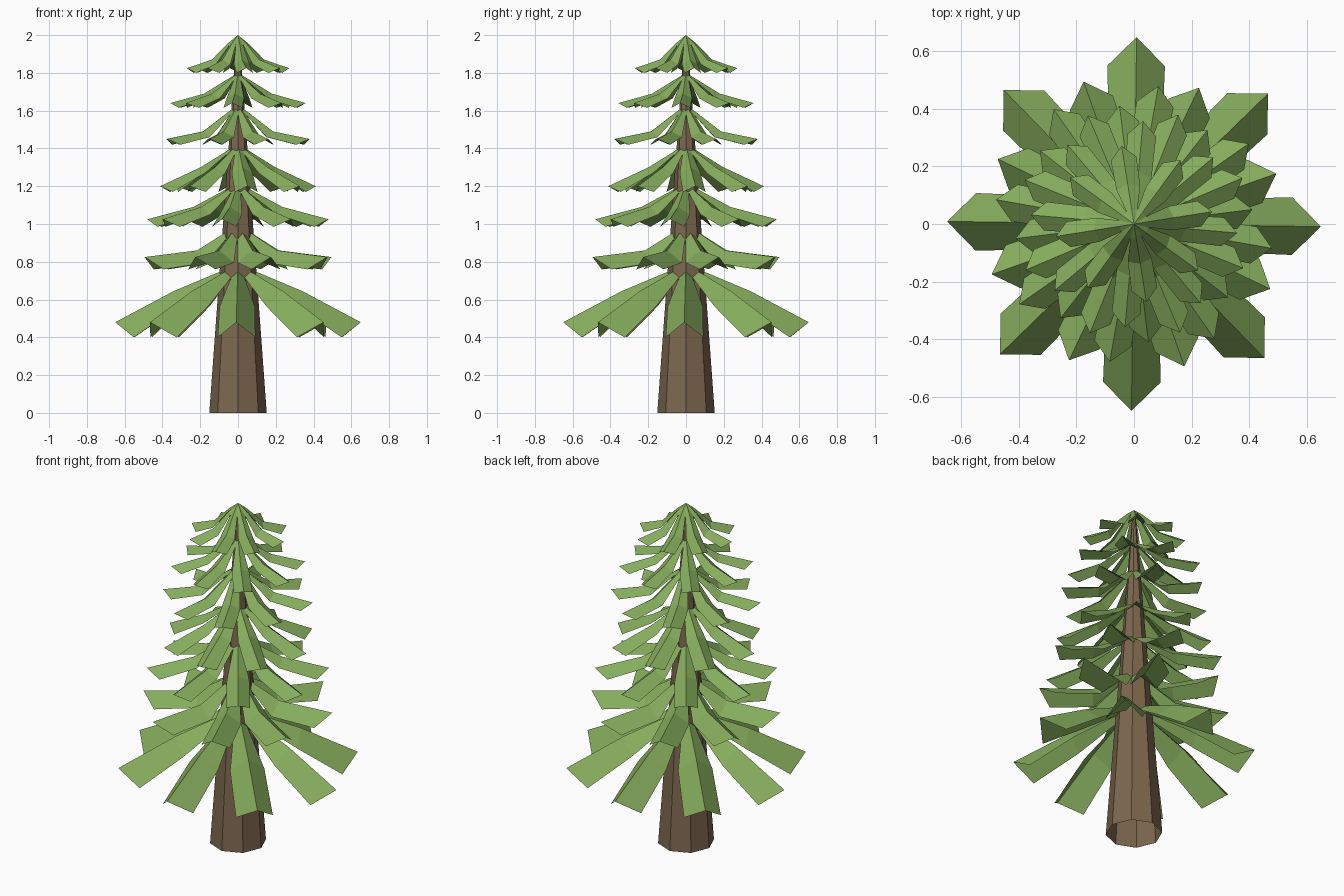
import bpy, bmesh
from math import sin, cos, pi, radians

if "Cube" in bpy.data.objects:
    bpy.data.objects.remove(bpy.data.objects["Cube"])

N = 8  # trunk sides and branches per tier


def material(name, color):
    m = bpy.data.materials.new(name)
    m.diffuse_color = (*color, 1)
    m.use_nodes = True
    m.node_tree.nodes["Principled BSDF"].inputs["Base Color"].default_value = m.diffuse_color
    return m


GREEN = material("needles", (0.24, 0.42, 0.11))
BROWN = material("bark", (0.2, 0.135, 0.075))


def finish(bm, name, mat):
    mesh = bpy.data.meshes.new(name)
    bm.to_mesh(mesh)
    bm.free()
    mesh.materials.append(mat)
    bpy.context.collection.objects.link(bpy.data.objects.new(name, mesh))


def tier(name, turn, top, base, knee, tip, width, drop):
    """Ring of folded branches; base, knee and tip are (radius, z) on the ridge."""
    bm = bmesh.new()
    apex = bm.verts.new((0, 0, top))

    # valley points shared by neighbouring branches
    valley = []
    for i in range(N):
        a = radians(turn) + (i - 0.5) * 2 * pi / N
        valley.append(bm.verts.new((base[0] * cos(a), base[0] * sin(a), base[1] - drop * 0.4)))

    for i in range(N):
        a = radians(turn) + i * 2 * pi / N

        def point(r, side, z):
            return bm.verts.new((r * cos(a) - side * sin(a), r * sin(a) + side * cos(a), z))

        ridge = [point(r, 0, z) for r, z in (base, knee, tip)]
        for s in (-1, 1):
            edge = [valley[i if s < 0 else (i + 1) % N],
                    point(knee[0] - width * 0.3, s * width * 0.93, knee[1] - drop),
                    point(tip[0] - width, s * width, tip[1] - drop)]
            faces = [[apex, edge[0], ridge[0]]]
            for k in range(2):
                faces.append([ridge[k], edge[k], edge[k + 1], ridge[k + 1]])
            for f in faces:
                bm.faces.new(f if s < 0 else f[::-1])
    finish(bm, name, GREEN)


# tapered trunk, open underneath
bm = bmesh.new()
bmesh.ops.create_cone(bm, cap_ends=False, segments=N, radius1=0.152, radius2=0.008, depth=1.98)
bmesh.ops.translate(bm, verts=bm.verts, vec=(0, 0, 0.99))
finish(bm, "trunk", BROWN)

# branch tiers, bottom to top
TIERS = [
    (-0.8, 0.79, (0.09, 0.75), (0.34, 0.645), (0.65, 0.48), 0.10, 0.08),
    (19.5, 1.00, (0.08, 0.95), (0.23, 0.86), (0.525, 0.825), 0.08, 0.065),
    (-10, 1.23, (0.07, 1.18), (0.24, 1.09), (0.487, 1.025), 0.065, 0.04),
    (7, 1.43, (0.07, 1.38), (0.20, 1.30), (0.415, 1.20), 0.06, 0.03),
    (23, 1.63, (0.06, 1.59), (0.20, 1.49), (0.41, 1.45), 0.055, 0.03),
    (-5, 1.80, (0.05, 1.77), (0.18, 1.69), (0.36, 1.64), 0.05, 0.025),
    (9, 2.00, (0.05, 1.96), (0.14, 1.87), (0.275, 1.825), 0.045, 0.025),
]
for n, spec in enumerate(TIERS, 1):
    tier(f"branch_tier_{n}", *spec)
